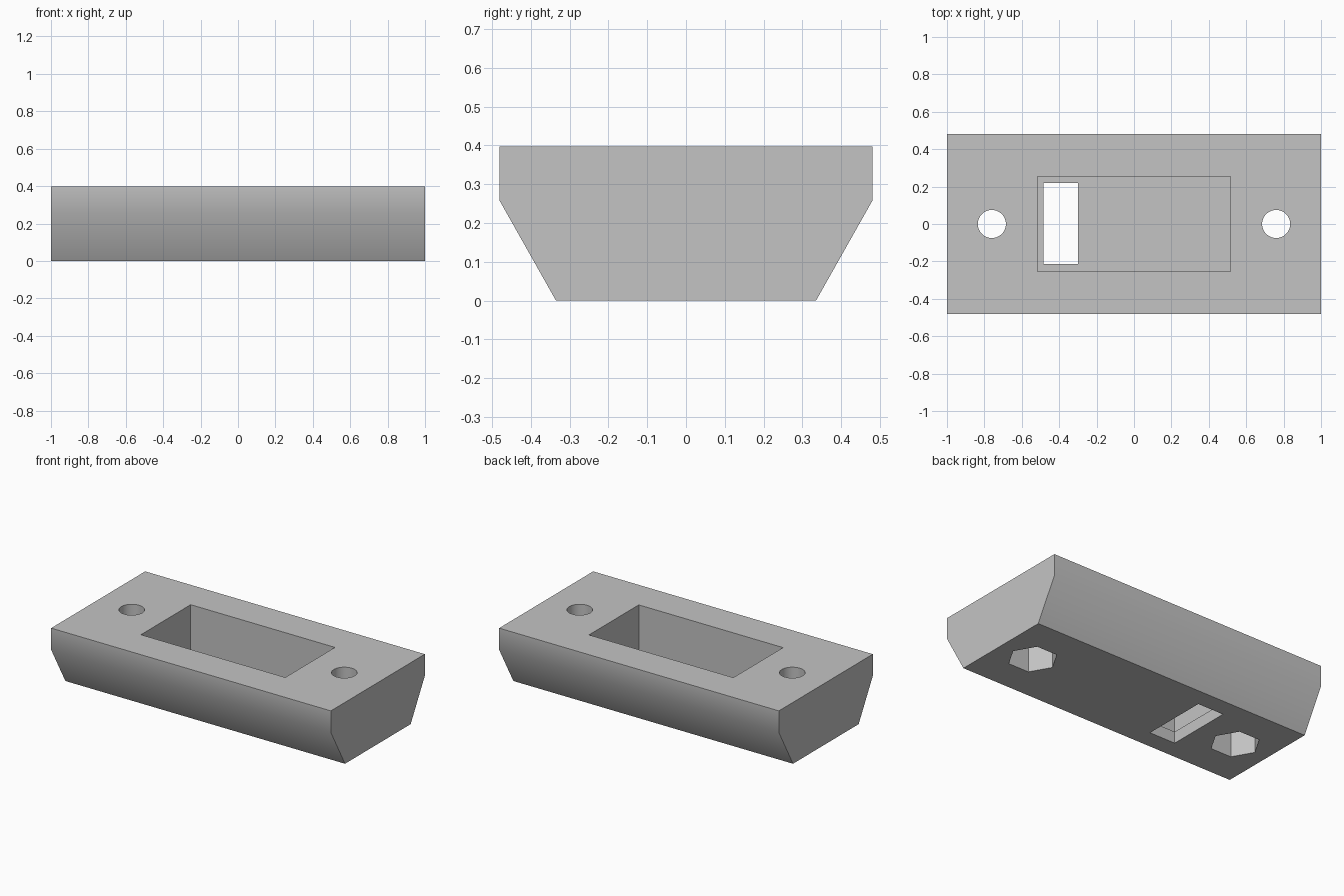
import bpy, bmesh, math

cube = bpy.data.objects.get("Cube")
if cube:
    bpy.data.objects.remove(cube, do_unlink=True)

HEIGHT = 0.397      # overall block height
FLOOR = 0.075       # pocket floor level
NUT_DEPTH = 0.2     # nut trap depth
HOLE_X = 0.76       # screw hole offset

grey = bpy.data.materials.new("plain_grey")
grey.use_nodes = True
colour = (0.55, 0.55, 0.55, 1)
grey.diffuse_color = colour
grey.node_tree.nodes["Principled BSDF"].inputs["Base Color"].default_value = colour


def prism(name, points, direction):
    """Extrude a closed outline of 3D points along a direction."""
    bm = bmesh.new()
    face = bm.faces.new([bm.verts.new(p) for p in points])
    new = bmesh.ops.extrude_face_region(bm, geom=[face])["geom"]
    verts = [v for v in new if isinstance(v, bmesh.types.BMVert)]
    bmesh.ops.translate(bm, verts=verts, vec=direction)
    bmesh.ops.recalc_face_normals(bm, faces=bm.faces)
    mesh = bpy.data.meshes.new(name)
    bm.to_mesh(mesh)
    bm.free()
    mesh.materials.append(grey)
    obj = bpy.data.objects.new(name, mesh)
    bpy.context.collection.objects.link(obj)
    return obj


def box(name, x0, x1, y0, y1, z0, z1):
    outline = [(x0, y0, z0), (x1, y0, z0), (x1, y1, z0), (x0, y1, z0)]
    return prism(name, outline, (0, 0, z1 - z0))


def column(name, x, radius, sides, z0, z1):
    ring = [math.tau * i / sides for i in range(sides)]
    outline = [(x + radius * math.cos(a), radius * math.sin(a), z0) for a in ring]
    return prism(name, outline, (0, 0, z1 - z0))


# Block with chamfered lower long edges
half = [(0.335, 0), (0.48, 0.257), (0.48, HEIGHT)]
section = half + [(-y, z) for y, z in reversed(half)]
block = prism("mounting_block", [(-1, y, z) for y, z in section], (2, 0, 0))

# Pocket, cable slot, screw holes and hexagonal nut traps
cutters = [
    box("pocket_cutter", -0.517, 0.515, -0.253, 0.255, FLOOR, 0.6),
    box("slot_cutter", -0.485, -0.3, -0.214, 0.218, -0.2, 0.2),
]
for side, x in (("right", -HOLE_X), ("left", HOLE_X)):
    cutters.append(column(side + "_screw_cutter", x, 0.075, 48, -0.2, 0.6))
    cutters.append(column(side + "_nut_cutter", x, 0.147, 6, -0.2, NUT_DEPTH))

bpy.ops.object.select_all(action="DESELECT")
block.select_set(True)
bpy.context.view_layer.objects.active = block
for cutter in cutters:
    cutter.hide_render = True
    cut = block.modifiers.new("cut", "BOOLEAN")
    cut.operation = "DIFFERENCE"
    cut.solver = "EXACT"
    cut.object = cutter
    bpy.ops.object.modifier_apply(modifier=cut.name)
    bpy.data.objects.remove(cutter, do_unlink=True)

# Soft blend along the chamfers and round holes, crisp elsewhere
bpy.ops.object.shade_smooth_by_angle(angle=math.radians(35))
